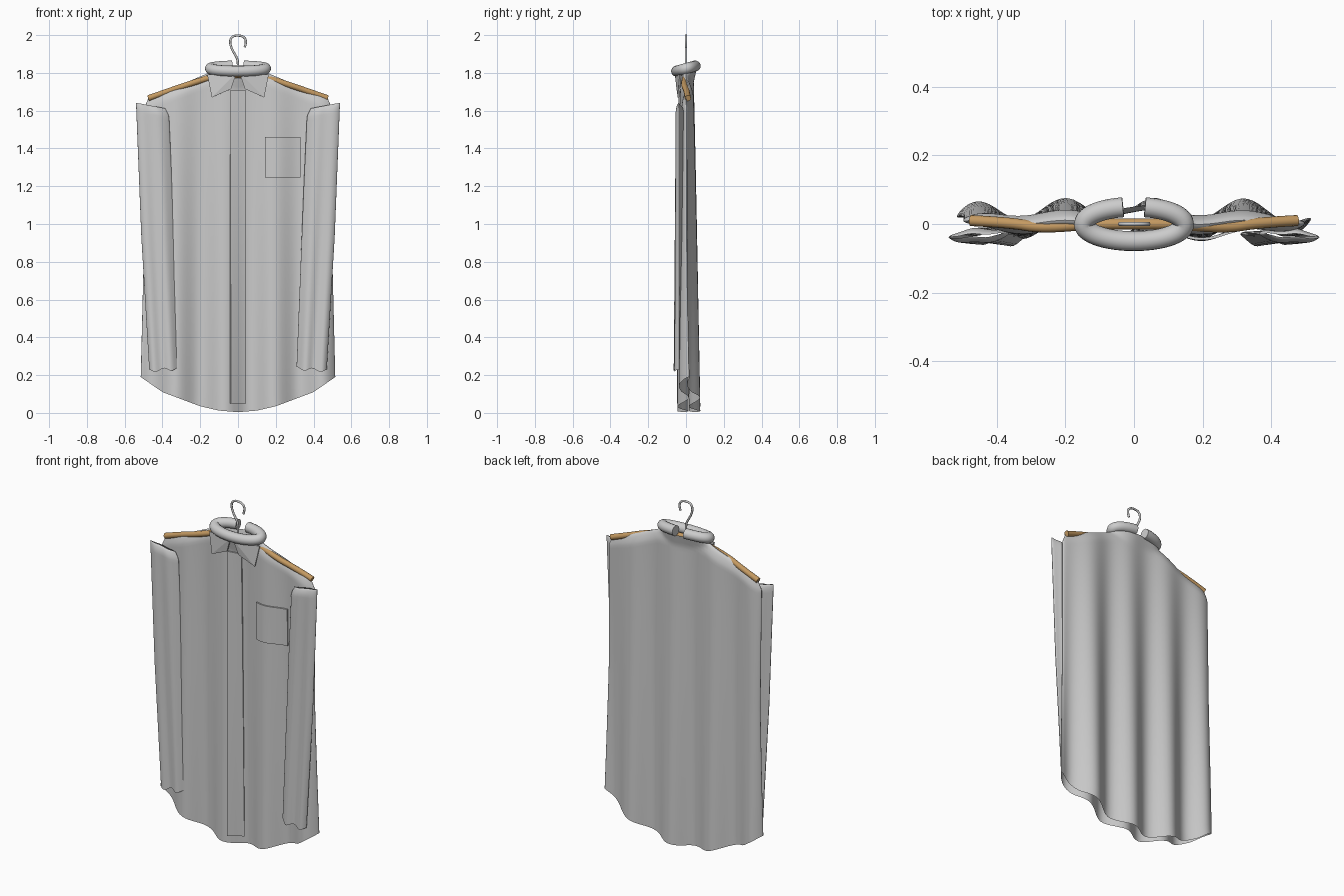
import bpy
from math import sin, cos, pi, sqrt

if "Cube" in bpy.data.objects:
    bpy.data.objects.remove(bpy.data.objects["Cube"])


def interp(t, pts):
    """Piecewise linear lookup."""
    if t <= pts[0][0]:
        return pts[0][1]
    for (a, p), (b, q) in zip(pts, pts[1:]):
        if t <= b:
            return p + (q - p) * (t - a) / (b - a)
    return pts[-1][1]


def make_mesh(name, verts, faces, thickness=0.0, smooth=True):
    me = bpy.data.meshes.new(name)
    me.from_pydata(verts, [], faces)
    me.polygons.foreach_set("use_smooth", [smooth] * len(me.polygons))
    ob = bpy.data.objects.new(name, me)
    bpy.context.collection.objects.link(ob)
    if thickness:
        mod = ob.modifiers.new("Cloth thickness", 'SOLIDIFY')
        mod.thickness = thickness
        mod.offset = 0
    return ob


def tube(name, fn, segs, rows):
    """Flattened cloth tube; fn(angle, v) gives a point, v runs downward."""
    verts = [fn(2 * pi * i / segs, (j / rows) ** 1.7)
             for j in range(rows + 1) for i in range(segs)]
    faces = [(j * segs + i, (j + 1) * segs + i,
              (j + 1) * segs + (i + 1) % segs, j * segs + (i + 1) % segs)
             for j in range(rows) for i in range(segs)]
    return make_mesh(name, verts, faces)


def sheet(name, fn, cols, rows, thickness):
    verts = [fn(i / cols, j / rows) for j in range(rows + 1) for i in range(cols + 1)]
    w = cols + 1
    faces = [(j * w + i, j * w + i + 1, (j + 1) * w + i + 1, (j + 1) * w + i)
             for j in range(rows) for i in range(cols)]
    ob = make_mesh(name, verts, faces, thickness)
    ob.modifiers.new("Crisp edges", 'EDGE_SPLIT').split_angle = 0.7
    return ob


def wire(name, pts, radius, kind='POLY', mat=None):
    cu = bpy.data.curves.new(name, 'CURVE')
    cu.dimensions = '3D'
    cu.bevel_depth = radius
    cu.bevel_resolution = 5
    cu.use_fill_caps = True
    sp = cu.splines.new(kind)
    sp.points.add(len(pts) - 1)
    for p, c in zip(sp.points, pts):
        p.co = (*c, 1)
    if kind == 'NURBS':
        sp.order_u = 3
        sp.use_endpoint_u = True
        sp.resolution_u = 8
    if mat:
        cu.materials.append(mat)
    ob = bpy.data.objects.new(name, cu)
    bpy.context.collection.objects.link(ob)
    return ob


# Shirt body: cloth folds that deepen toward the curved hem
HALF_WIDTH = [(0, .475), (.035, .497), (.5, .497), (1, .515)]
HEM = [(0, .004), (.1, .012), (.2, .035), (.4, .11), (.515, .19)]


def fold(x, v):
    amp = .006 + .024 * v ** .8
    return .005 + .01 * v + amp * cos(2 * pi * (x - .06) / .26)


def half_depth(x, u, v):
    cloth = (.028 + .003 * v) * min(1, sqrt(v / .03))
    neck = .045 * sqrt(max(0, 1 - (x / .16) ** 2)) * max(0, 1 - v / .1)
    return max(cloth, neck) * sqrt(max(0, 1 - abs(u) ** 5))


def body_point(a, v):
    u = cos(a)
    x = u * interp(v, HALF_WIDTH)
    front = sin(a) < 0
    top = interp(abs(x), [(0, 1.77 if front else 1.815), (.155, 1.80), (.475, 1.665)])
    hem = interp(abs(x), HEM)
    y = fold(x, v) + half_depth(x, u, v) * (-1 if front else 1)
    return (x, y, top + (hem - top) * v)


def front_y(x, z):
    v = max(0.04, (1.78 - z) / 1.76)
    return fold(x, v) - half_depth(x, x / .5, v)


tube("shirt_body", body_point, 144, 44)

# Sleeves hanging flat against the front
OUTER = [(0, .54), (.5, .512), (1, .47)]
INNER = [(0, .385), (.03, .365), (.3, .348), (1, .31)]
for side, label in ((-1, "left"), (1, "right")):
    def sleeve_point(a, v, s=side):
        w = (cos(a) + 1) / 2
        xi, xo = interp(v, INNER), interp(v, OUTER)
        x = xi + (xo - xi) * w
        top = 1.612 + .03 * w
        bottom = .235 - .012 * w + .008 * cos(w * 12)
        t = .021 * min(1, .2 + sqrt(v / .04))
        y = -.038 + .008 * (1 - w) * (1 - v) + .006 * (.4 + v) * cos(w * 11)
        y += t * sin(a) * (.75 + .25 * abs(sin(a)))
        return (s * x, y, top + (bottom - top) * v)
    tube(label + "_sleeve", sleeve_point, 48, 36)

# Button placket and chest pocket laid on the front
def placket_point(s, t):
    x, z = -.04 + .08 * s, 1.71 - 1.66 * t
    return (x, front_y(x, z) - .007, z)


def pocket_point(s, t):
    x, z = .145 + .185 * s, 1.46 - .215 * t
    return (x, front_y(x, z) - .006 - .005 * sin(pi * s), z)


sheet("button_placket", placket_point, 4, 40, .008)
sheet("chest_pocket", pocket_point, 12, 8, .008)

# Rolled collar, open at the back and tilted down toward the front
ring = []
for i in range(49):
    a = pi / 2 + .22 + (2 * pi - .44) * i / 48
    ring.append((.146 * cos(a), .05 * sin(a), 1.823 + .014 * sin(a)))
wire("collar_roll", ring, .029)

# Collar points
FLAP = [(.008, -.056, 1.80), (.037, -.046, 1.715), (.138, -.04, 1.67), (.162, -.03, 1.79)]
for side, label in ((-1, "left"), (1, "right")):
    make_mesh(label + "_collar_point", [(side * x, y, z) for x, y, z in FLAP],
              [(0, 1, 2), (0, 2, 3)], .008, False)

# Wooden hanger arms poking through the shoulders
wood = bpy.data.materials.new("wood")
wood.diffuse_color = (.55, .32, .12, 1)
wood.use_nodes = True
wood.node_tree.nodes["Principled BSDF"].inputs["Base Color"].default_value = wood.diffuse_color
arm = [(0, 0, 1.79), (.12, 0, 1.785), (.27, -.012, 1.737), (.36, .004, 1.706), (.475, .01, 1.666)]
wire("hanger_arms", [(-x, y, z) for x, y, z in arm[:0:-1]] + arm, .016, 'NURBS', wood)

# Wire hook
hook = [(0, 1.78), (0, 1.84), (-.002, 1.875), (-.03, 1.92), (-.044, 1.96), (-.035, 1.992),
        (0, 2.0), (.035, 1.99), (.045, 1.96), (.035, 1.935)]
wire("hanger_hook", [(x, 0, z) for x, z in hook], .006, 'NURBS')
